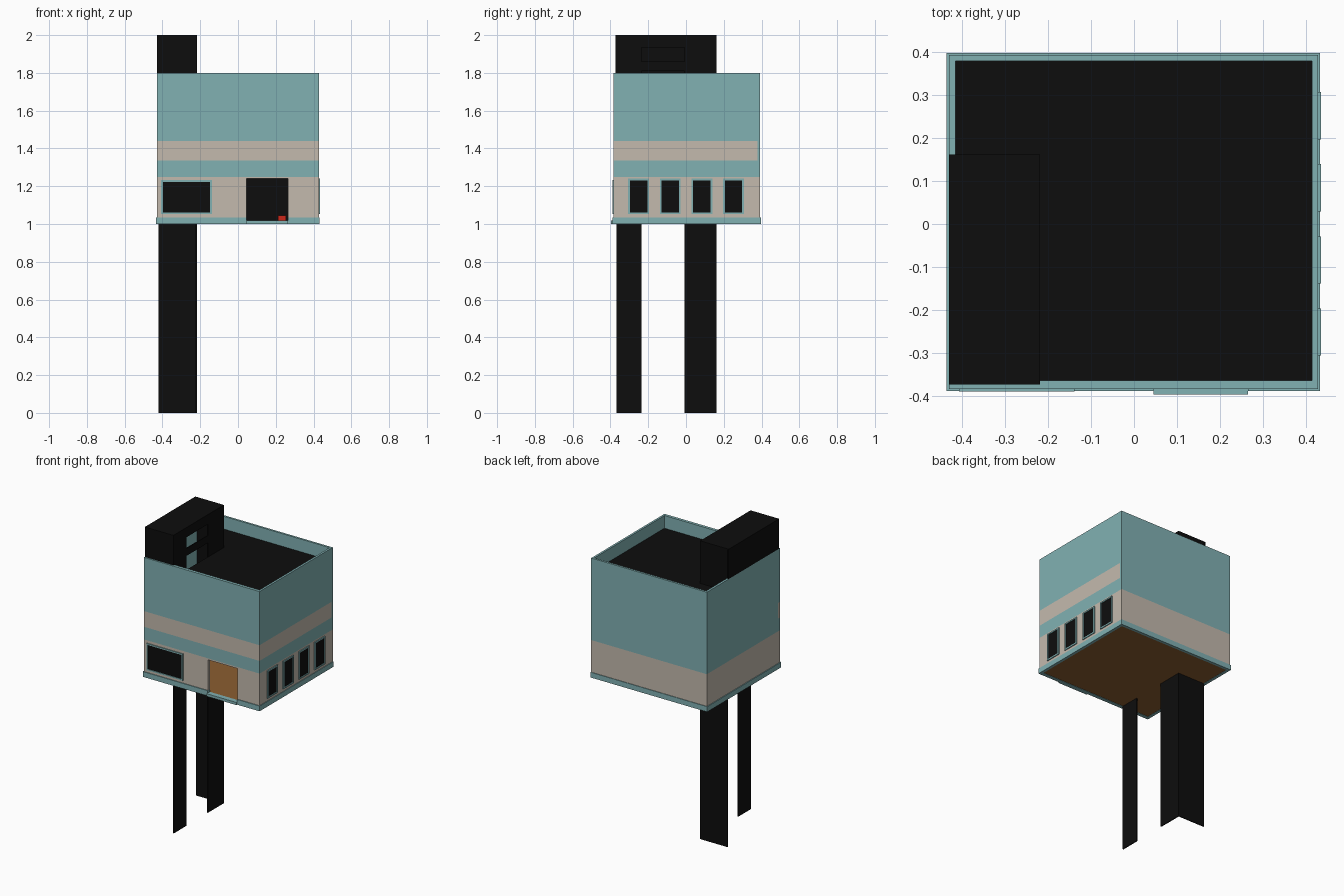
import bpy

if "Cube" in bpy.data.objects:
    bpy.data.objects.remove(bpy.data.objects["Cube"])


def material(name, rgb):
    m = bpy.data.materials.new(name)
    m.diffuse_color = (*rgb, 1)
    m.use_nodes = True
    m.node_tree.nodes["Principled BSDF"].inputs["Base Color"].default_value = m.diffuse_color
    return m


TEAL = material("teal_paint", (0.22, 0.44, 0.45))
CREAM = material("cream_paint", (0.55, 0.49, 0.42))
BLACK = material("black", (0.004, 0.004, 0.004))
WOOD = material("wood_floor", (0.26, 0.11, 0.03))
RED = material("red", (0.6, 0.02, 0.01))


def box(name, x, y, z, mat):
    """Axis-aligned box from (min, max) ranges."""
    v = [(a, b, c) for a in x for b in y for c in z]
    f = [(0, 1, 3, 2), (4, 6, 7, 5), (0, 4, 5, 1),
         (2, 3, 7, 6), (0, 2, 6, 4), (1, 5, 7, 3)]
    me = bpy.data.meshes.new(name)
    me.from_pydata(v, [], f)
    me.materials.append(mat)
    ob = bpy.data.objects.new(name, me)
    bpy.context.collection.objects.link(ob)
    return ob


# Outer and inner wall limits
X0, X1, Y0, Y1 = -0.43, 0.428, -0.383, 0.393
XI0, XI1, YI0, YI1 = -0.415, 0.414, -0.363, 0.379
DOOR_X, DOOR_Z = (0.045, 0.265), (1.02, 1.24)

# Painted bands: front and right have two cream stripes, back and left one
BANDS = [(1.035, 1.25, CREAM), (1.25, 1.335, TEAL),
         (1.335, 1.44, CREAM), (1.44, 1.8, TEAL)]
for i, (z0, z1, mat) in enumerate(BANDS):
    if i:
        box(f"front_wall_band_{i}", (X0, X1), (Y0, YI0), (z0, z1), mat)
    box(f"right_wall_band_{i}", (XI1, X1), (YI0, YI1), (z0, z1), mat)
for i, (z0, z1, mat) in enumerate([(1.035, 1.25, CREAM), (1.25, 1.8, TEAL)]):
    box(f"back_wall_band_{i}", (X0, X1), (YI1, Y1), (z0, z1), mat)
    box(f"left_wall_band_{i}", (X0, XI0), (YI0, YI1), (z0, z1), mat)

# Front wall around the doorway
box("front_wall_left", (X0, DOOR_X[0]), (Y0, YI0), (1.035, 1.25), CREAM)
box("front_wall_right", (DOOR_X[1], X1), (Y0, YI0), (1.035, 1.25), CREAM)
box("door_lintel", DOOR_X, (Y0, YI0), (DOOR_Z[1], 1.25), CREAM)

# Base trim around the foot
box("base_front_left", (-0.435, DOOR_X[0]), (-0.388, YI0), (1.0, 1.035), TEAL)
box("base_front_right", (DOOR_X[1], 0.432), (-0.388, YI0), (1.0, 1.035), TEAL)
box("base_right", (XI1, 0.432), (YI0, YI1), (1.0, 1.035), TEAL)
box("base_left", (-0.435, XI0), (YI0, YI1), (1.0, 1.035), TEAL)
box("base_back", (-0.435, 0.432), (YI1, 0.397), (1.0, 1.035), TEAL)
box("door_step", DOOR_X, (-0.396, YI0), (1.0, 1.018), TEAL)

# Floor, roof and dark interior lining
box("floor", (XI0, XI1), (YI0, YI1), (1.002, 1.015), WOOD)
box("roof", (-0.22, XI1), (YI0, YI1), (1.70, 1.715), BLACK)
box("roof_side", (XI0, -0.22), (0.16, YI1), (1.70, 1.715), BLACK)
box("lining_back", (-0.22, XI1), (YI1 - 0.004, YI1), (1.015, 1.70), BLACK)
box("lining_right", (XI1 - 0.004, XI1), (YI0, YI1), (1.015, 1.70), BLACK)
box("indoor_box", (0.213, 0.255), (0.32, 0.36), (1.015, 1.045), RED)


# Framed windows: wall-plane coordinates u (along wall) and z
def window(name, u, z, front):
    t = 0.009
    (u0, u1), (z0, z1) = u, z
    bars = [((u0, u1), (z0, z0 + t)), ((u0, u1), (z1 - t, z1)),
            ((u0, u0 + t), (z0 + t, z1 - t)), ((u1 - t, u1), (z0 + t, z1 - t))]

    def put(n, a, c, depth, mat):
        if front:
            box(n, a, (Y0 - depth, Y0), c, mat)
        else:
            box(n, (X1, X1 + depth), a, c, mat)

    for i, (a, c) in enumerate(bars):
        put(f"{name}_frame_{i}", a, c, 0.006, TEAL)
    put(f"{name}_glass", (u0 + t, u1 - t), (z0 + t, z1 - t), 0.002, BLACK)


window("front_window", (-0.407, -0.138), (1.052, 1.232), True)
for i in range(4):
    c = -0.251 + i * 0.1675
    window(f"right_window_{i}", (c - 0.055, c + 0.055), (1.053, 1.24), False)

# Stair shaft: thin panels from the ground up to the roof exit
SX0, SX1, SY0, SY1 = -0.43, -0.218, -0.373, 0.162
GAP = (-0.235, -0.007)
P = 0.006
box("shaft_back_panel", (-0.42, SX1), (SY1 - P, SY1), (0, 2.0), BLACK)
box("shaft_side_front", (SX1 - P, SX1), (SY0 + 0.006, GAP[0]), (0, 2.0), BLACK)
box("shaft_side_back", (SX1 - P, SX1), (GAP[1], SY1 - P), (0, 2.0), BLACK)
box("exit_crossbar", (SX1 - P, SX1), GAP, (1.81, 1.86), BLACK)
box("exit_lintel", (SX1 - P, SX1), GAP, (1.935, 2.0), BLACK)
box("exit_left_wall", (SX0, SX0 + P), (SY0, SY1), (1.8, 2.0), BLACK)
box("exit_front_wall", (SX0 + P, SX1), (SY0, SY0 + P), (1.8, 2.0), BLACK)
box("exit_roof", (SX0, SX1), (SY0, SY1), (1.994, 2.0), BLACK)
